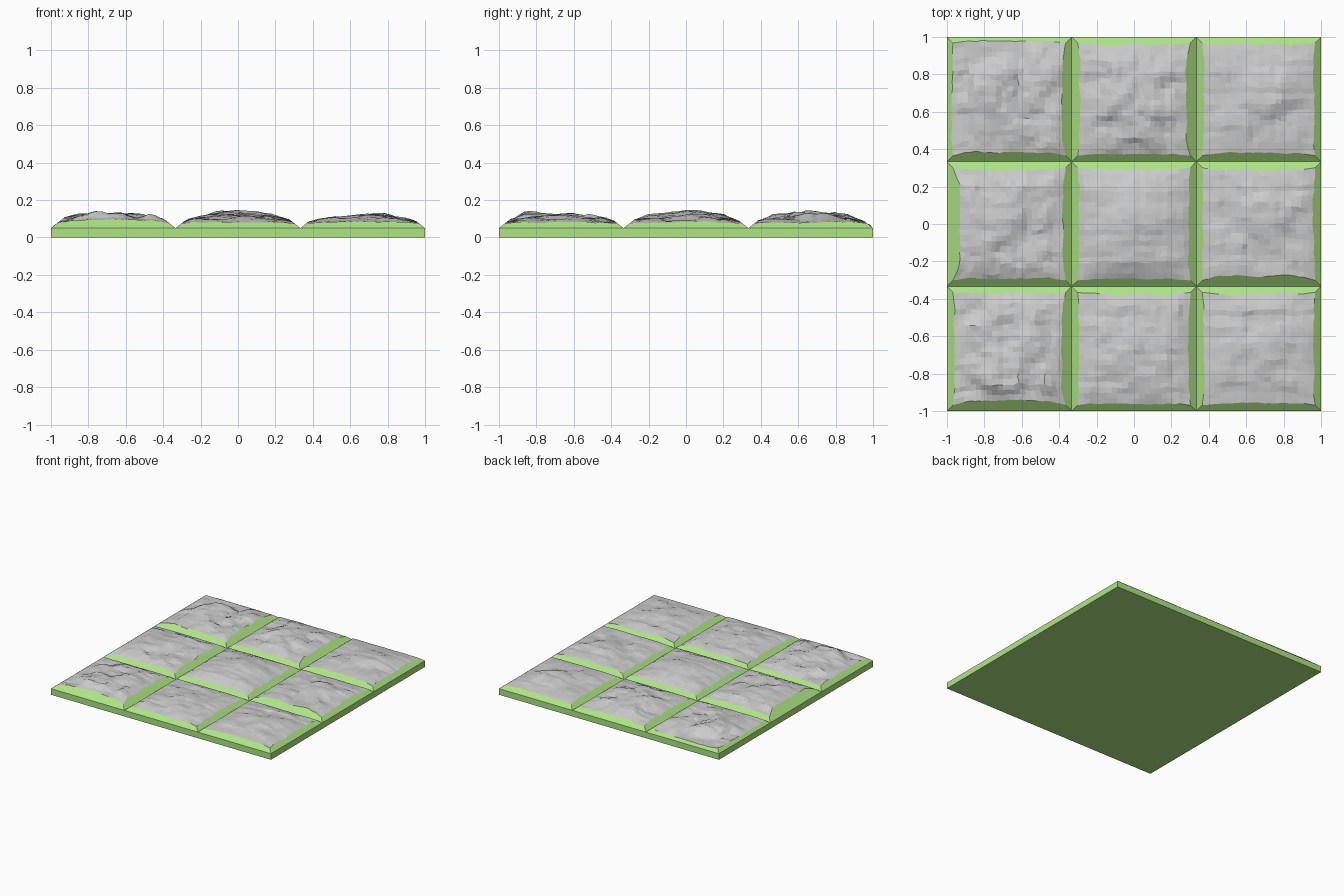
import bpy, bmesh, math
from mathutils import Vector, noise

if "Cube" in bpy.data.objects:
    bpy.data.objects.remove(bpy.data.objects["Cube"])

CELL = 2 / 3      # tile pitch
BASE = 0.05       # slab thickness
CORNER = 0.032    # bevel width at tile corners
SLOPE = 0.8       # bevel rise over run
N = 20            # stone facets per side

# (column, row): bevel width left, right, bottom, top | dome height | bump u, v, height | roughness
TILES = {
    (0, 0): (.040, .052, .055, .035, .010, .45, .25, .014, 1.5),
    (1, 0): (.040, .040, .038, .042, .022, .50, .50, .006, .8),
    (2, 0): (.040, .040, .040, .042, .018, .55, .55, .008, .7),
    (0, 1): (.068, .045, .042, .045, .008, .42, .58, .020, 1.0),
    (1, 1): (.040, .040, .040, .040, .046, .50, .50, .010, .5),
    (2, 1): (.036, .040, .055, .045, .010, .58, .55, .022, .8),
    (0, 2): (.026, .050, .050, .022, .018, .38, .60, .024, 1.4),
    (1, 2): (.045, .055, .040, .040, .022, .52, .50, .020, 1.2),
    (2, 2): (.040, .040, .044, .040, .014, .58, .55, .024, .6),
}

green = bpy.data.materials.new("green")
green.diffuse_color = (0.42, 0.79, 0.23, 1)
green.use_nodes = True
green.node_tree.nodes["Principled BSDF"].inputs["Base Color"].default_value = green.diffuse_color


def finish(bm, name, mat=None):
    me = bpy.data.meshes.new(name)
    bm.to_mesh(me)
    bm.free()
    ob = bpy.data.objects.new(name, me)
    bpy.context.collection.objects.link(ob)
    if mat:
        me.materials.append(mat)
    return ob


def edge_width(width, t, seed):
    """Bevel width along one tile side; returns to CORNER at both ends."""
    k = min(1, 7 * min(t, 1 - t))
    n = noise.noise(Vector((t * 6, seed * 3.7, 0.3)))
    n += 0.7 * noise.noise(Vector((t * 17, seed * 1.3, 4.1)))
    return CORNER + k * (width - CORNER + 0.009 * n)


def rock(p):
    """Layered noise with small ledges."""
    n = 0.011 * noise.noise(p * 6) + 0.008 * noise.noise(p * 14)
    n += 0.004 * noise.noise(p * 30)
    return n + 0.006 * math.tanh(9 * noise.noise(p * 7 + Vector((3, 8, 1))))


def make_tile(col, row, spec, bevels):
    wl, wr, wb, wt, dome, bu, bv, bh, rough = spec
    x0, y0 = -1 + col * CELL, -1 + row * CELL
    seed = 1 + 4 * (col + 3 * row)
    bm = bmesh.new()
    grid = []
    for j in range(N + 1):
        v = j / N
        left, right = edge_width(wl, v, seed), edge_width(wr, v, seed + 1)
        line = []
        for i in range(N + 1):
            u = i / N
            bot, top = edge_width(wb, u, seed + 2), edge_width(wt, u, seed + 3)
            x = x0 + left + (CELL - left - right) * u
            y = y0 + bot + (CELL - bot - top) * v
            # blend of the four sides, then dome, bump and rock noise
            h = (1 - u) * left + u * right + (1 - v) * bot + v * top - CORNER
            h *= SLOPE
            if 0 < i < N and 0 < j < N:
                fade = min(1, 8 * min(u, v, 1 - u, 1 - v))
                h += dome * (math.sin(math.pi * u) * math.sin(math.pi * v)) ** 0.7
                r2 = (u - bu) ** 2 + (v - bv) ** 2
                h += bh * math.exp(-(r2 / 0.05) ** 2) * fade
                p = Vector((x, y, seed * 0.37))
                h += rough * fade * rock(p)
                x += 0.010 * noise.noise(p * 23)
                y += 0.010 * noise.noise(p * 23 + Vector((9, 5, 2)))
            line.append(bm.verts.new((x, y, BASE + max(h, 0.02))))
        grid.append(line)
    for j in range(N):
        for i in range(N):
            bm.faces.new((grid[j][i], grid[j][i + 1], grid[j + 1][i + 1], grid[j + 1][i]))

    # sloping green sides, from the tile outline up to the stone rim
    rims = [grid[0], [r[N] for r in grid], grid[N][::-1], [r[0] for r in grid][::-1]]
    c = [(x0, y0), (x0 + CELL, y0), (x0 + CELL, y0 + CELL), (x0, y0 + CELL)]
    for k, rim in enumerate(rims):
        a, b = c[k], c[(k + 1) % 4]
        pts = [(*a, BASE), (*b, BASE)] + [q.co for q in reversed(rim)]
        bevels.faces.new([bevels.verts.new(q) for q in pts])
    finish(bm, f"stone_{col}_{row}")


# green slab
slab = bmesh.new()
bmesh.ops.create_cube(slab, size=1)
for vert in slab.verts:
    vert.co = Vector((vert.co.x * 2, vert.co.y * 2, (vert.co.z + 0.5) * BASE))
finish(slab, "base_slab", green)

# nine stones with their bevels
bevels = bmesh.new()
for (col, row), spec in TILES.items():
    make_tile(col, row, spec, bevels)
bmesh.ops.remove_doubles(bevels, verts=bevels.verts, dist=1e-5)
finish(bevels, "tile_bevels", green)
